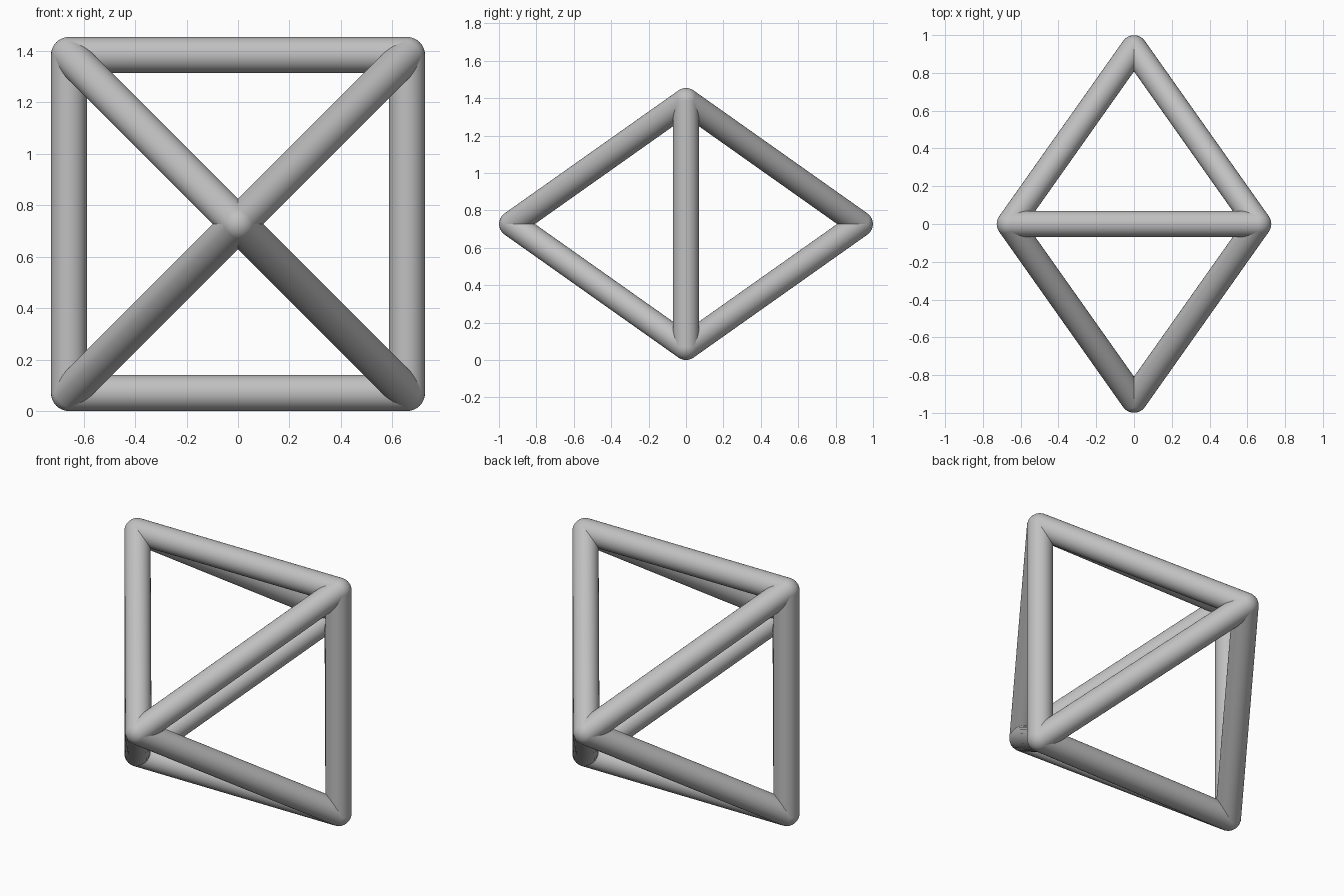
import bpy
from math import sqrt
from mathutils import Vector

cube = bpy.data.objects.get("Cube")
if cube:
    bpy.data.objects.remove(cube, do_unlink=True)

RADIUS = 0.07
HALF = 0.657                 # half the side of the square ring
APEX = HALF * sqrt(2)        # regular octahedron
CENTRE = Vector((0, 0, HALF + RADIUS))

grey = bpy.data.materials.new("plain_grey")
grey.use_nodes = True
colour = (0.53, 0.53, 0.53, 1)
grey.diffuse_color = colour
grey.node_tree.nodes["Principled BSDF"].inputs["Base Color"].default_value = colour


def finish(name):
    obj = bpy.context.object
    obj.name = name
    obj.data.materials.append(grey)
    bpy.ops.object.shade_smooth_by_angle()


def rod(name, a, b):
    """Round bar between two corners."""
    axis = b - a
    bpy.ops.mesh.primitive_cylinder_add(
        vertices=32, radius=RADIUS, depth=axis.length, end_fill_type='NOTHING',
        location=(a + b) / 2, rotation=axis.to_track_quat('Z', 'Y').to_euler())
    finish(name)


def joint(name, point):
    """Rounded corner where the bars meet."""
    bpy.ops.mesh.primitive_uv_sphere_add(
        segments=32, ring_count=16, radius=RADIUS, location=point)
    finish(name)


# Corners of the upright square, then the front and back points
ring = [CENTRE + Vector((x * HALF, 0, z * HALF))
        for x, z in ((-1, -1), (1, -1), (1, 1), (-1, 1))]
points = {"front": CENTRE - Vector((0, APEX, 0)),
          "back": CENTRE + Vector((0, APEX, 0))}
corners = ("lower_right", "lower_left", "upper_left", "upper_right")
sides = ("bottom", "left", "top", "right")

for i, corner in enumerate(ring):
    rod(sides[i] + "_rod", corner, ring[(i + 1) % 4])
    joint(corners[i] + "_joint", corner)
    for side, point in points.items():
        rod(f"{side}_{corners[i]}_rod", corner, point)

for side, point in points.items():
    joint(side + "_joint", point)
